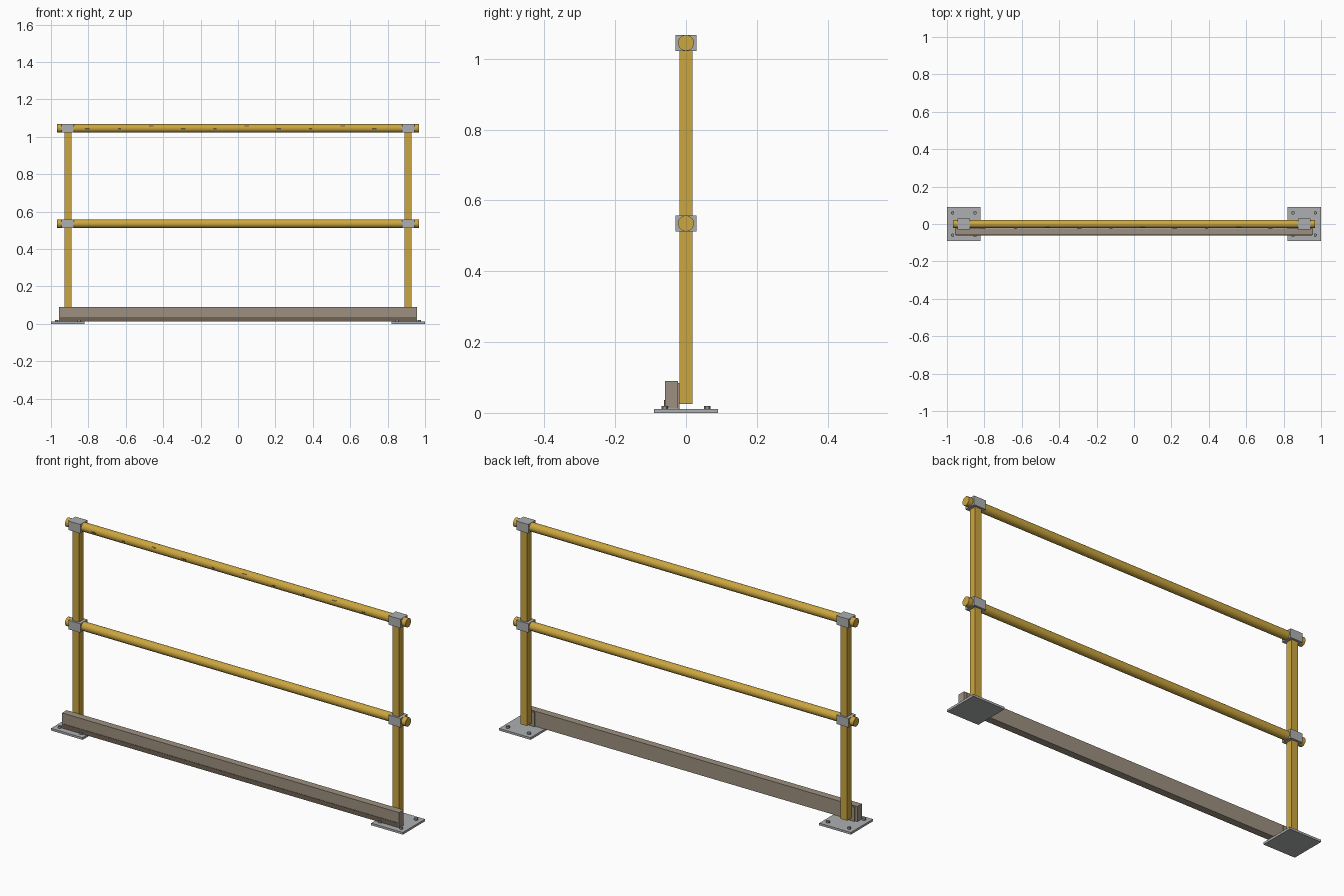
import bpy
import math

if "Cube" in bpy.data.objects:
    bpy.data.objects.remove(bpy.data.objects["Cube"])


def material(name, rgb):
    m = bpy.data.materials.new(name)
    m.diffuse_color = (*rgb, 1)
    m.use_nodes = True
    m.node_tree.nodes["Principled BSDF"].inputs["Base Color"].default_value = m.diffuse_color
    return m


YELLOW = material("safety yellow", (0.60, 0.38, 0.05))
GREY = material("galvanised grey", (0.42, 0.43, 0.44))
BOLT = material("bolt grey", (0.27, 0.28, 0.29))
BROWN = material("toe board brown", (0.34, 0.28, 0.215))
DARK = material("grime brown", (0.16, 0.125, 0.09))
CHIP = material("chipped paint", (0.13, 0.10, 0.05))


def box(name, x, y, z, mat):
    """Box from (min, max) ranges on each axis."""
    mid = [(a + b) / 2 for a, b in (x, y, z)]
    bpy.ops.mesh.primitive_cube_add(size=1, location=mid)
    ob = bpy.context.object
    ob.name = name
    ob.scale = [b - a for a, b in (x, y, z)]
    bpy.ops.object.transform_apply(location=False, rotation=False, scale=True)
    ob.data.materials.append(mat)
    return ob


def cylinder(name, loc, radius, length, mat, sides=32, rot=(0, 0, 0)):
    bpy.ops.mesh.primitive_cylinder_add(vertices=sides, radius=radius, depth=length,
                                        location=loc, rotation=rot)
    ob = bpy.context.object
    ob.name = name
    ob.data.materials.append(mat)
    if sides > 8:
        bpy.ops.object.shade_smooth_by_angle()
    return ob


POST_X = 0.91
RAIL_R = 0.0225
RAILS = {"top": 1.045, "middle": 0.535}

# Round horizontal rails
for label, z in RAILS.items():
    cylinder(label + "_rail", (0, 0, z), RAIL_R, 1.935, YELLOW, rot=(0, math.pi / 2, 0))

# Posts with their clamps, base plates, bolts and board brackets
for side, sx in (("left", -POST_X), ("right", POST_X)):
    box(side + "_post", (sx - 0.0185, sx + 0.0185), (-0.0185, 0.0185), (0.025, 1.045), YELLOW)
    for label, z in RAILS.items():
        box(f"{side}_{label}_clamp", (sx - 0.034, sx + 0.034), (-0.029, 0.029),
            (z - 0.023, z + 0.023), GREY)
    box(side + "_base_plate", (sx - 0.09, sx + 0.09), (-0.09, 0.09), (0, 0.011), GREY)
    box(side + "_board_bracket", (sx - 0.035, sx + 0.035), (-0.023, -0.0185),
        (0.011, 0.085), BROWN)
    for dx in (-0.06, 0.06):
        for y in (-0.06, 0.06):
            cylinder(side + "_anchor_bolt", (sx + dx, y, 0.0155), 0.009, 0.009, BOLT, sides=12)

# Toe board with a dirty lower strip on its front
box("toe_board", (-0.958, 0.958), (-0.06, -0.023), (0.012, 0.09), BROWN)
box("toe_board_strip", (-0.952, 0.952), (-0.062, -0.059), (0.014, 0.036), DARK)

# Paint chips along the front of the top rail, every third one higher
for i in range(10):
    x = -0.805 + i * 0.1705
    tilt = math.radians(32 if i % 3 == 2 else -6)
    half = 0.012 if i % 3 != 1 else 0.008
    y = -RAIL_R * math.cos(tilt)
    z = RAILS["top"] + RAIL_R * math.sin(tilt)
    chip = box("paint_chip", (x - half, x + half), (y - 0.001, y + 0.001),
               (z - 0.003, z + 0.003), CHIP)
    chip.rotation_euler.x = -tilt
